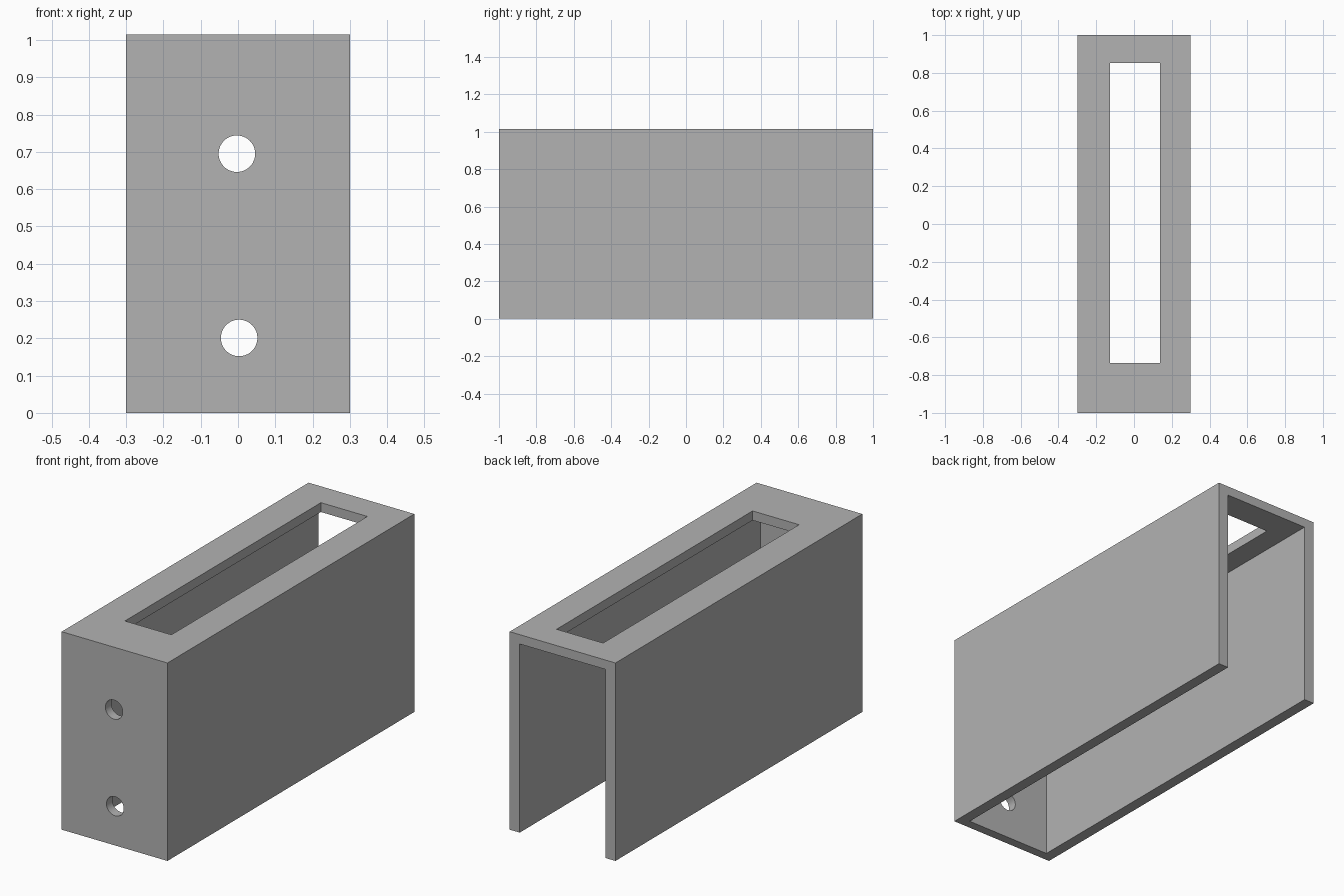
import bpy
import math

if "Cube" in bpy.data.objects:
    bpy.data.objects.remove(bpy.data.objects["Cube"], do_unlink=True)

WIDTH, LENGTH, HEIGHT = 0.6, 2.0, 1.015
SIDE, PLATE = 0.057, 0.048       # side wall, and top / front wall thickness
OVER = 0.1                       # how far cutters reach past the surface

grey = bpy.data.materials.new("plain grey")
grey.use_nodes = True
colour = (0.45, 0.45, 0.45, 1)
grey.diffuse_color = colour
grey.node_tree.nodes["Principled BSDF"].inputs["Base Color"].default_value = colour


def box(name, low, high):
    """Box between two opposite corners."""
    centre = [(a + b) / 2 for a, b in zip(low, high)]
    bpy.ops.mesh.primitive_cube_add(size=1, location=centre)
    obj = bpy.context.object
    obj.name = name
    obj.scale = [b - a for a, b in zip(low, high)]
    bpy.ops.object.transform_apply(location=True, rotation=True, scale=True)
    return obj


def cut(target, cutter):
    """Subtract the cutter from the target, then discard it."""
    cutter.hide_render = True
    mod = target.modifiers.new("cut", 'BOOLEAN')
    mod.operation = 'DIFFERENCE'
    mod.solver = 'EXACT'
    mod.object = cutter
    bpy.context.view_layer.objects.active = target
    bpy.ops.object.modifier_apply(modifier=mod.name)
    bpy.data.objects.remove(cutter, do_unlink=True)


# Outer block
x, y = WIDTH / 2, LENGTH / 2
housing = box("channel_housing", (-x, -y, 0), (x, y, HEIGHT))
housing.data.materials.append(grey)

# Hollow inside, open at the bottom and the back
cut(housing, box("hollow_cutter", (SIDE - x, PLATE - y, -OVER),
                 (x - SIDE, y + OVER, HEIGHT - PLATE)))

# Long slot through the top
cut(housing, box("slot_cutter", (-0.127, -0.735, HEIGHT - PLATE - OVER),
                 (0.137, 0.853, HEIGHT + OVER)))

# Two round screw holes through the front wall
for hole_x, hole_z in ((-0.003, 0.695), (0.003, 0.201)):
    bpy.ops.mesh.primitive_cylinder_add(
        vertices=48, radius=0.049, depth=2 * OVER,
        location=(hole_x, -y, hole_z), rotation=(math.pi / 2, 0, 0))
    cut(housing, bpy.context.object)

# Smooth hole walls, sharp corners
bpy.ops.object.select_all(action='DESELECT')
housing.select_set(True)
bpy.context.view_layer.objects.active = housing
bpy.ops.object.shade_smooth_by_angle(angle=math.radians(30))
